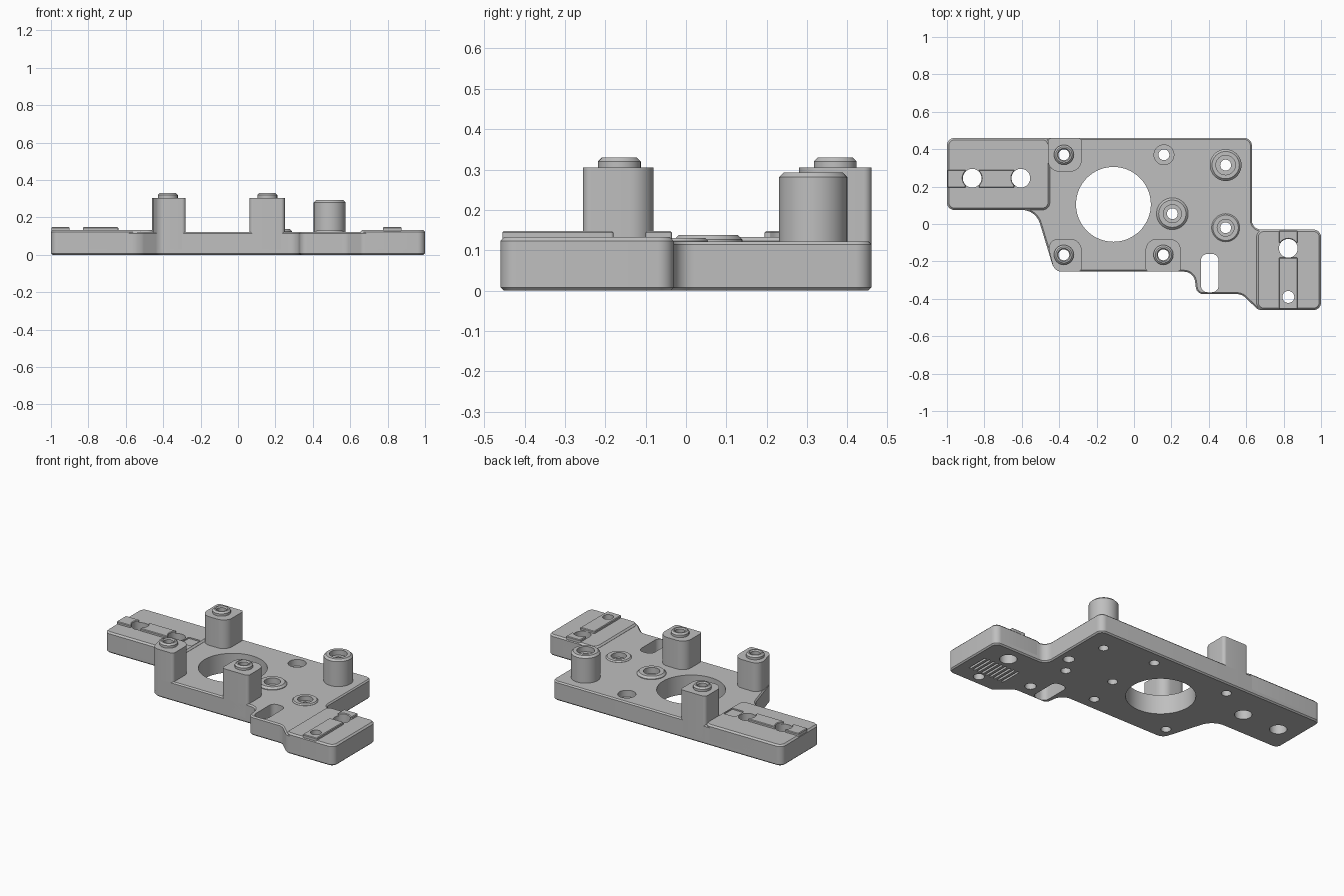
import bpy
import bmesh
from math import cos, sin, pi, tan
from mathutils import Vector

default = bpy.data.objects.get("Cube")
if default:
    bpy.data.objects.remove(default)

grey = bpy.data.materials.new("plain grey")
grey.use_nodes = True
colour = (0.52, 0.52, 0.52, 1)
grey.diffuse_color = colour
grey.node_tree.nodes["Principled BSDF"].inputs["Base Color"].default_value = colour

TOP = 0.122        # top of the plate
PAD = 0.133        # top of the raised pads
RAIL = 0.148       # top of the rails
POST = 0.305       # top of the square standoffs
BURIED = 0.03      # where parts start inside the plate
BORE = 0.029       # radius of the screw holes


def rounded(corners, steps=8):
    """Counter-clockwise outline from (x, y, radius) corners."""
    out = []
    for i, (x, y, r) in enumerate(corners):
        p = Vector((x, y, 0))
        a = Vector((*corners[i - 1][:2], 0)) - p
        b = Vector((*corners[(i + 1) % len(corners)][:2], 0)) - p
        half = a.angle(b) / 2
        a.normalize()
        b.normalize()
        centre = p + (a + b).normalized() * r / sin(half)
        start = (p + a * r / tan(half) - centre).normalized()
        end = (p + b * r / tan(half) - centre).normalized()
        out += [centre + start.slerp(end, k / steps) * r for k in range(steps + 1)]
    return out


def rect(x0, x1, y0, y1, front=0.006, back=None):
    back = front if back is None else back
    return rounded([(x0, y0, front), (x1, y0, front), (x1, y1, back), (x0, y1, back)])


def circle(x, y, r):
    sides = 72 if r > 0.1 else 40
    angles = [2 * pi * k / sides for k in range(sides)]
    return [Vector((x + r * cos(a), y + r * sin(a), 0)) for a in angles]


def bite(outline, x, y, r=0.05):
    """Push an outline out of a circular hole."""
    centre = Vector((x, y, 0))
    out = []
    for i, p in enumerate(outline):
        q = outline[(i + 1) % len(outline)]
        pieces = 12 if (q - p).length > 0.02 else 1
        out += [p.lerp(q, k / pieces) for k in range(pieces)]
    return [centre + (p - centre).normalized() * max(r, (p - centre).length) for p in out]


def inset(outline, d):
    out = []
    for i, p in enumerate(outline):
        u = (p - outline[i - 1]).normalized()
        v = (outline[(i + 1) % len(outline)] - p).normalized()
        side = Vector((-u.y - v.y, u.x + v.x, 0))
        out.append(p + side * d / (1 + u.dot(v)))
    return out


def hole(x, y, *profile):
    """Round opening from (radius, z) pairs, bottom to top."""
    return [(circle(x, y, r), z) for r, z in profile]


def skin(bm, levels):
    """Walls through (outline, z) levels; returns the end loops."""
    loops = [[bm.verts.new((p.x, p.y, z)) for p in outline] for outline, z in levels]
    n = len(loops[0])
    for lo, hi in zip(loops, loops[1:]):
        for i in range(n):
            j = (i + 1) % n
            bm.faces.new((lo[i], lo[j], hi[j], hi[i]))
    return loops[0], loops[-1]


def solid(name, outline, z0, z1, top=0.0, bottom=0.0, openings=()):
    """Chamfered slab with through holes and pits."""
    bm = bmesh.new()
    levels = [(outline, z0 + bottom), (outline, z1 - top)]
    if bottom:
        levels.insert(0, (inset(outline, bottom), z0))
    if top:
        levels.append((inset(outline, top), z1))
    low, high = skin(bm, levels)
    caps = {z0: [low], z1: [high]}
    for stack in openings:
        ends = skin(bm, stack)
        for loop, (_, z) in zip(ends, (stack[0], stack[-1])):
            if z in caps:
                caps[z].append(loop)
            else:
                bm.faces.new(loop)
    for loops in caps.values():
        edges = [bm.edges.get((loop[i - 1], loop[i]))
                 for loop in loops for i in range(len(loop))]
        bmesh.ops.triangle_fill(bm, edges=edges, use_beauty=True, normal=(0, 0, 1))
    bmesh.ops.recalc_face_normals(bm, faces=bm.faces[:])
    mesh = bpy.data.meshes.new(name)
    bm.to_mesh(mesh)
    bm.free()
    mesh.materials.append(grey)
    ob = bpy.data.objects.new(name, mesh)
    bpy.context.collection.objects.link(ob)
    bpy.ops.object.select_all(action='DESELECT')
    ob.select_set(True)
    bpy.context.view_layer.objects.active = ob
    bpy.ops.object.shade_smooth_by_angle(angle=pi / 6)


# Raised end pads, pierced by the clamping holes
right_holes = [(-0.865, 0.245, 0.05), (-0.605, 0.245, 0.05)]
left_holes = [(0.825, -0.13, 0.05), (0.825, -0.39, 0.032)]
groove = rect(-0.548, -0.465, 0.195, 0.285)
solid("right_pad", rect(-1, -0.45, 0.075, 0.46, 0.04), BURIED, PAD, 0.01,
      openings=[hole(x, y, (r, BURIED), (r, PAD)) for x, y, r in right_holes]
      + [[(groove, 0.125), (groove, PAD)]])
solid("left_pad", rect(0.655, 1, -0.46, -0.03, 0.04), BURIED, PAD, 0.01,
      openings=[hole(x, y, (r, BURIED), (r, PAD)) for x, y, r in left_holes])

# Rails on the pads, hollowed where they meet the holes
outer, inner = [(x, y) for x, y, _ in right_holes]
solid("right_rail_outer", bite(rect(-0.998, -0.9, 0.195, 0.29), *outer), TOP, RAIL, 0.004)
solid("right_rail_inner", bite(bite(rect(-0.83, -0.64, 0.195, 0.29), *outer), *inner),
      TOP, RAIL, 0.004)
big, small = left_holes
solid("left_rail_back", bite(rect(0.775, 0.875, -0.1, -0.035), *big), TOP, RAIL, 0.004)
x, y, r = small
solid("left_rail_front", rect(0.775, 0.875, -0.455, -0.18), TOP, RAIL, 0.004,
      openings=[hole(x, y, (r, TOP), (r, RAIL))])

# Square standoffs with locating collars
posts = {
    "back_right": (-0.375, 0.37, rect(-0.46, -0.28, 0.28, 0.46, 0.06, 0.02)),
    "front_right": (-0.375, -0.165, rounded([
        (-0.425, -0.255, 0.05), (-0.28, -0.255, 0.02),
        (-0.28, -0.08, 0.06), (-0.47, -0.08, 0.05)])),
    "front_left": (0.157, -0.165, rect(0.062, 0.25, -0.255, -0.08, 0.02, 0.06)),
}
for side, (x, y, outline) in posts.items():
    solid(side + "_standoff", outline, BURIED, POST,
          openings=[hole(x, y, (BORE, BURIED), (BORE, POST))])
    solid(side + "_collar", circle(x, y, 0.053), 0.295, 0.33, 0.01,
          openings=[hole(x, y, (BORE, 0.295), (BORE, 0.322), (0.035, 0.33))])

# Round post and low seats: x, y, radius, top, chamfer, recess radius, recess floor
seats = {
    "round_post": (0.49, 0.315, 0.085, 0.293, 0.012, 0.052, 0.26),
    "middle_seat": (0.205, 0.055, 0.085, 0.138, 0.012, 0.048, 0.1),
    "side_seat": (0.49, -0.02, 0.075, 0.13, 0.007, 0.045, 0.1),
}
for name, (x, y, r, z, chamfer, wide, floor) in seats.items():
    solid(name, circle(x, y, r), BURIED, z, chamfer, openings=[
        hole(x, y, (BORE, BURIED), (BORE, floor), (wide, floor), (wide, z))])

# Openings of the base plate
openings = [hole(x, y, (r, 0), (r, TOP)) for x, y, r in right_holes + left_holes]
openings.append(hole(-0.11, 0.105, (0.2, 0), (0.2, TOP)))
openings += [hole(x, y, (BORE, 0), (BORE, TOP)) for x, y, _ in posts.values()]
for x, y, _, _, _, wide, floor in seats.values():
    floor = min(floor, 0.1)
    openings.append(hole(x, y, (BORE, 0), (BORE, floor), (wide, floor), (wide, TOP)))
openings.append(hole(0.16, 0.37, (BORE, 0), (BORE, 0.08), (0.053, 0.08), (0.053, TOP)))
openings += [hole(x, y, (0.033, 0), (0.033, 0.05)) for x, y in [(0.53, -0.285), (0.56, 0.09)]]
slot = rect(0.358, 0.452, -0.365, -0.16, 0.035)
openings.append([(slot, 0), (slot, TOP)])
# Grip grooves underneath
for k in range(9):
    x = 0.68 + k * 0.03
    grip = rect(x, x + 0.014, -0.35, -0.205, 0.003)
    openings.append([(grip, 0), (grip, 0.015)])

# Base plate
plate = [(-1, 0.075, 0.04), (-0.525, 0.075, 0.1), (-0.425, -0.255, 0.06),
         (0.32, -0.255, 0.06), (0.335, -0.375, 0.04), (0.575, -0.375, 0.06),
         (0.665, -0.46, 0.04), (1, -0.46, 0.04), (1, -0.03, 0.04),
         (0.63, -0.03, 0.05), (0.63, 0.46, 0.04), (-1, 0.46, 0.04)]
solid("base_plate", rounded(plate), 0, TOP, 0.008, 0.008, openings)
